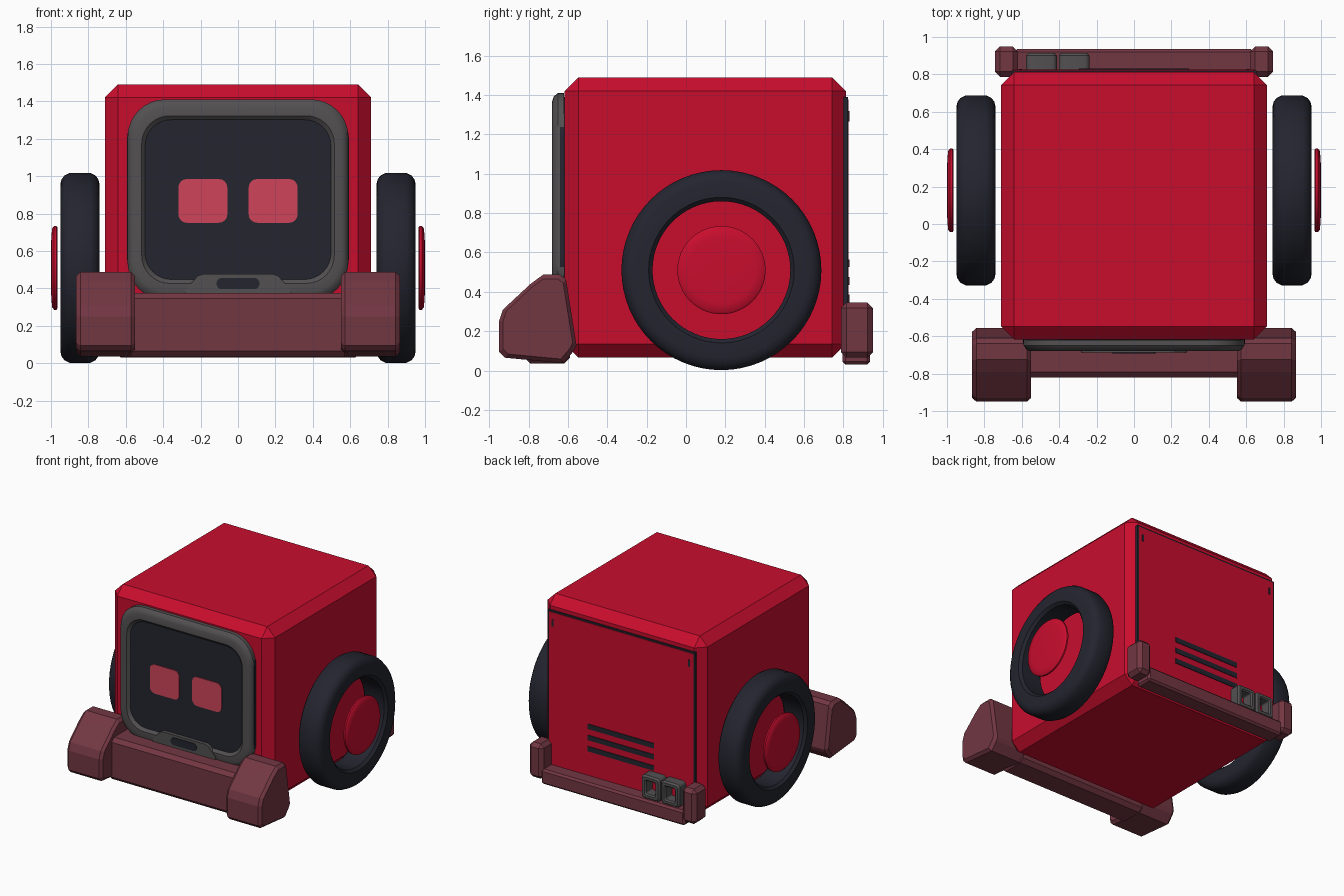
import bpy, bmesh, math
from mathutils import Vector

if "Cube" in bpy.data.objects:
    bpy.data.objects.remove(bpy.data.objects["Cube"])


def material(name, rgb):
    m = bpy.data.materials.new(name)
    m.use_nodes = True
    m.diffuse_color = (*rgb, 1)
    m.node_tree.nodes["Principled BSDF"].inputs["Base Color"].default_value = (*rgb, 1)
    return m


RED = material("bright_red", (0.58, 0.004, 0.027))
DARK = material("dark_navy", (0.017, 0.018, 0.028))
GREY = material("warm_grey", (0.085, 0.08, 0.083))
MAROON = material("dusty_maroon", (0.17, 0.038, 0.055))
PINK = material("pink_red", (0.62, 0.06, 0.10))


def finish(name, bm, mat, mirror=False, smooth=False):
    bmesh.ops.recalc_face_normals(bm, faces=bm.faces)
    mesh = bpy.data.meshes.new(name)
    bm.to_mesh(mesh)
    bm.free()
    mesh.materials.append(mat)
    ob = bpy.data.objects.new(name, mesh)
    bpy.context.collection.objects.link(ob)
    if mirror:
        ob.modifiers.new("Mirror", 'MIRROR')
    if smooth:
        bpy.ops.object.select_all(action='DESELECT')
        ob.select_set(True)
        bpy.context.view_layer.objects.active = ob
        bpy.ops.object.shade_smooth_by_angle(angle=math.radians(35))
    return ob


def box(name, x, y, z, mat, chamfer=0.0, mirror=False):
    """Chamfered box from (low, high) ranges."""
    bm = bmesh.new()
    bmesh.ops.create_cube(bm, size=1)
    for v in bm.verts:
        v.co = [r[0] + (c + 0.5) * (r[1] - r[0]) for c, r in zip(v.co, (x, y, z))]
    if chamfer:
        bmesh.ops.bevel(bm, geom=bm.edges[:], offset=chamfer, segments=1,
                        profile=0.5, affect='EDGES')
    return finish(name, bm, mat, mirror)


def loft(name, rings, mat, loop=False, **opts):
    """Skin a series of equal-length rings; cap the ends unless looped."""
    bm = bmesh.new()
    rows = [[bm.verts.new(p) for p in ring] for ring in rings]
    n = len(rows[0])
    pairs = list(zip(rows, rows[1:])) + ([(rows[-1], rows[0])] if loop else [])
    for a, b in pairs:
        for i in range(n):
            j = (i + 1) % n
            bm.faces.new((a[i], a[j], b[j], b[i]))
    if not loop:
        bm.faces.new(rows[0])
        bm.faces.new(rows[-1])
    return finish(name, bm, mat, **opts)


def round_rect(cx, cz, w, h, r, y, steps=8):
    """Rounded rectangle facing the front; w and h are half sizes."""
    pts = []
    for q, (sx, sz) in enumerate(((1, 1), (-1, 1), (-1, -1), (1, -1))):
        for k in range(steps + 1):
            a = (q + k / steps) * math.pi / 2
            pts.append(Vector((cx + sx * (w - r) + r * math.cos(a), y,
                               cz + sz * (h - r) + r * math.sin(a))))
    return pts


def wheel_ring(x, r, n=64):
    return [Vector((x, 0.18 + r * math.cos(i * math.tau / n),
                    0.51 + r * math.sin(i * math.tau / n))) for i in range(n)]


# Body
box("body", (-0.712, 0.712), (-0.617, 0.812), (0.065, 1.49), RED, 0.07)

# Face: backing, rounded frame, screen and eyes
loft("face_backing", [round_rect(0, 0.88, 0.594, 0.51, 0.2, y) for y in (-0.6, -0.64)],
     DARK, smooth=True)
frame = ((0.59, 0.2, -0.62), (0.59, 0.2, -0.65), (0.575, 0.19, -0.672),
         (0.555, 0.18, -0.68), (0.515, 0.15, -0.68), (0.497, 0.14, -0.66),
         (0.497, 0.14, -0.62))
loft("face_frame", [round_rect(0, 0.875, w, w - 0.085 + 0.017 * (w - 0.497) / 0.1 + 0.015, r, y)
                    for w, r, y in frame], GREY, loop=True, smooth=True)
loft("screen", [round_rect(0, 0.87, 0.505, 0.44, 0.14, y) for y in (-0.63, -0.66)], DARK)
for side, name in ((1, "left_eye"), (-1, "right_eye")):
    loft(name, [round_rect(side * 0.188, 0.868, 0.131, 0.117, 0.045, y, 4)
                for y in (-0.658, -0.666)], PINK)

# Tab with slot below the screen
tab = ((-0.28, 0.36), (-0.28, 0.395), (-0.215, 0.467), (-0.19, 0.476),
       (0.19, 0.476), (0.215, 0.467), (0.28, 0.395), (0.28, 0.36))
loft("face_tab", [[Vector((x, y, z)) for x, z in tab] for y in (-0.64, -0.688)], GREY)
loft("face_tab_slot", [round_rect(0, 0.426, 0.115, 0.03, 0.028, y, 4)
                       for y in (-0.686, -0.693)], DARK)

# Front bumper: bar and two big wedge ends
box("front_bumper_bar", (-0.6, 0.6), (-0.82, -0.59), (0.035, 0.375), MAROON, 0.03)
wedge = ((-0.95, 0.095), (-0.95, 0.25), (-0.93, 0.31), (-0.79, 0.44), (-0.725, 0.488),
         (-0.64, 0.488), (-0.61, 0.465), (-0.557, 0.13), (-0.57, 0.1),
         (-0.624, 0.037), (-0.92, 0.065))


def wedge_ring(x, s):
    cy, cz = -0.75, 0.25
    return [Vector((x, cy + (y - cy) * s, cz + (z - cz) * s)) for y, z in wedge]


loft("front_bumper_end", [wedge_ring(0.55, 0.9), wedge_ring(0.572, 1),
                          wedge_ring(0.843, 1), wedge_ring(0.866, 0.9)],
     MAROON, mirror=True)

# Rear bumper
box("rear_bumper_bar", (-0.64, 0.64), (0.795, 0.935), (0.03, 0.15), MAROON, 0.015)
box("rear_bumper_end", (0.62, 0.744), (0.787, 0.95), (0.065, 0.345), MAROON, 0.028, True)

# Wheels: open tyre and separate domed hub cap
tyre = ((0.76, 0.35), (0.74, 0.37), (0.74, 0.445), (0.746, 0.472), (0.762, 0.494),
        (0.79, 0.508), (0.9, 0.508), (0.928, 0.494), (0.944, 0.472), (0.95, 0.445),
        (0.95, 0.37), (0.93, 0.35))
loft("tyre", [wheel_ring(x, r) for x, r in tyre], DARK, loop=True, mirror=True, smooth=True)
hub = ((0.965, 0.215), (0.97, 0.224), (0.983, 0.224), (0.993, 0.212), (0.998, 0.17),
       (1.0, 0.08))
loft("hub_cap", [wheel_ring(x, r) for x, r in hub], RED, mirror=True, smooth=True)

# Rear hatch with dark seam, vents and latch marks
box("hatch_seam", (-0.655, 0.655), (0.8, 0.822), (0.1, 1.39), DARK)
box("hatch_panel", (-0.643, 0.643), (0.81, 0.826), (0.11, 1.377), RED)
for i in range(3):
    z = 0.365 + i * 0.09
    box(f"vent_{i + 1}", (-0.295, 0.295), (0.822, 0.831), (z - 0.02, z + 0.02), DARK)
box("hatch_mark", (0.6, 0.615), (0.822, 0.83), (1.265, 1.32), DARK, mirror=True)

# Rear lamp housings: hollow rounded frames above the bar
for i, cx in enumerate((-0.495, -0.32)):
    section = ((0.082, 0.81), (0.082, 0.9), (0.07, 0.915), (0.05, 0.915),
               (0.04, 0.905), (0.04, 0.81))
    loft(f"lamp_frame_{i + 1}",
         [round_rect(cx, 0.24, w, w + 0.012, w * 0.3, y, 3) for w, y in section],
         GREY, loop=True, smooth=True)
